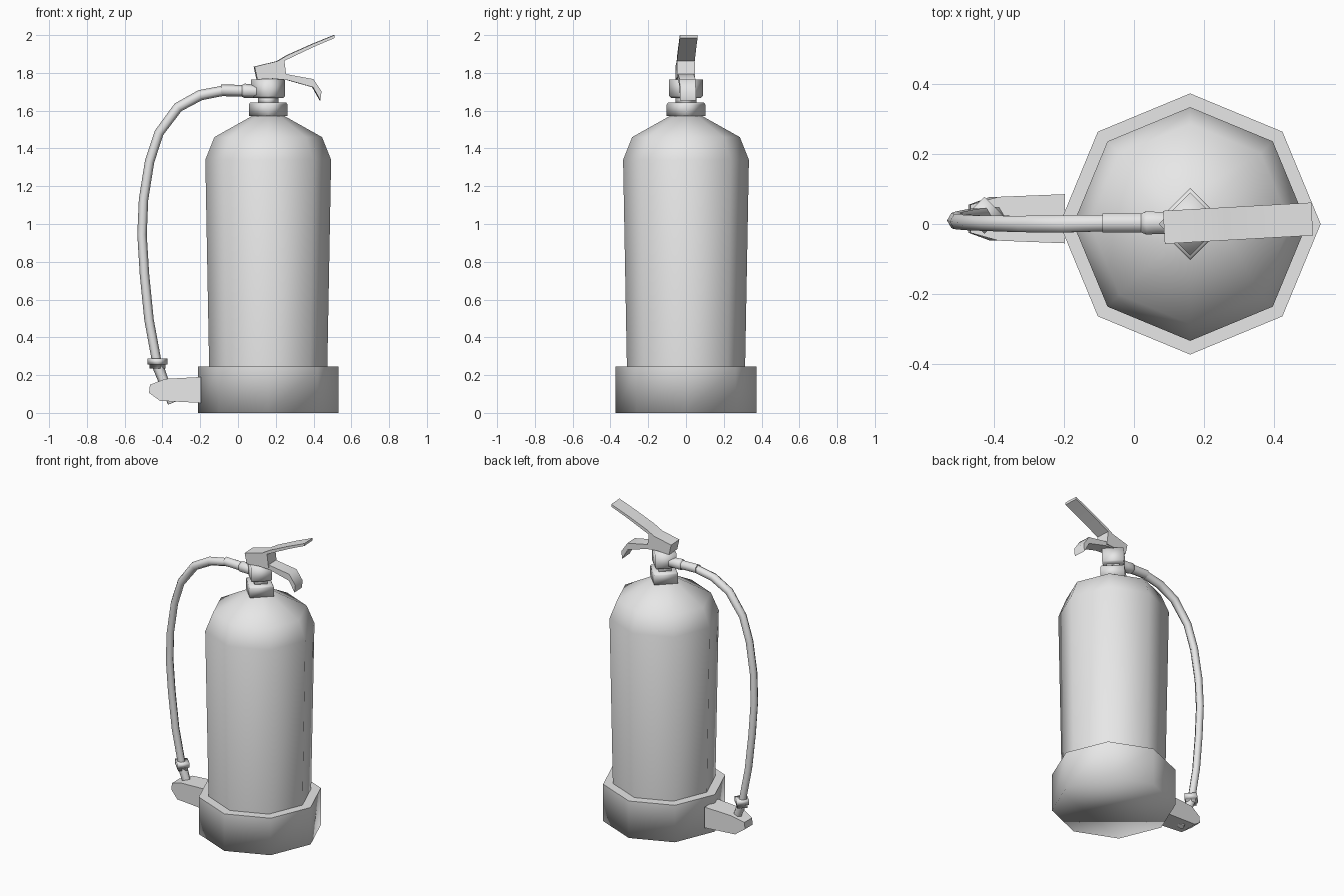
import bpy, bmesh, math
from mathutils import Vector, Matrix

if "Cube" in bpy.data.objects:
    bpy.data.objects.remove(bpy.data.objects["Cube"])

grey = bpy.data.materials.new("light grey")
grey.diffuse_color = (0.8, 0.8, 0.8, 1)
grey.use_nodes = True
grey.node_tree.nodes["Principled BSDF"].inputs["Base Color"].default_value = grey.diffuse_color
CX = 0.16  # cylinder axis


def finish(name, bm, limit, sharp=None):
    """Smooth the faces, keep edges above the angle limit (degrees) sharp."""
    bmesh.ops.recalc_face_normals(bm, faces=bm.faces)
    for f in bm.faces:
        f.smooth = True
    for e in bm.edges:
        e.smooth = e.calc_face_angle(0) < math.radians(limit)
        if sharp and sharp(e):
            e.smooth = False
    mesh = bpy.data.meshes.new(name)
    bm.to_mesh(mesh)
    bm.free()
    mesh.materials.append(grey)
    ob = bpy.data.objects.new(name, mesh)
    bpy.context.collection.objects.link(ob)
    return ob


def sweep(name, path, radii, sides, limit=60, sharp=None):
    """Polygonal tube along a path with one radius per point."""
    bm = bmesh.new()
    pts = [Vector(p) for p in path]
    rings = []
    for i, p in enumerate(pts):
        t = (pts[min(i + 1, len(pts) - 1)] - pts[max(i - 1, 0)]).normalized()
        u = Vector((0, 1, 0)).cross(t).normalized()
        v = t.cross(u)
        rings.append([bm.verts.new(p + radii[i] * (u * math.cos(a) + v * math.sin(a)))
                      for a in (2 * math.pi * k / sides for k in range(sides))])
    for a, b in zip(rings, rings[1:]):
        for k in range(sides):
            n = (k + 1) % sides
            bm.faces.new((a[k], a[n], b[n], b[k]))
    bm.faces.new(rings[0])
    bm.faces.new(rings[-1])
    return finish(name, bm, limit, sharp)


def lathe(name, profile, sides, limit=60, sharp=None):
    """Upright turned part from (radius, z) pairs."""
    return sweep(name, [(CX, 0, z) for _, z in profile], [r for r, _ in profile],
                 sides, limit, sharp)


def plate(name, outline, half_width, limit=50, mid_y=0.0):
    """Side outline (x, z) widened in y; half_width is a function of x."""
    bm = bmesh.new()
    front, back = [[bm.verts.new((x, mid_y + s * half_width(x), z)) for x, z in outline]
                   for s in (-1, 1)]
    n = len(outline)
    bm.faces.new(front)
    bm.faces.new(back)
    for i in range(n):
        j = (i + 1) % n
        bm.faces.new((front[i], front[j], back[j], back[i]))
    return finish(name, bm, limit)


# Foot ring and tank
lathe("base", [(0.372, 0), (0.372, 0.245)], 8, 120,
      lambda e: all(v.co.z > 0.2 for v in e.verts))
lathe("tank", [(0.312, 0.2), (0.333, 1.34), (0.285, 1.46), (0.085, 1.572)], 8, 70)

# Neck collar, stem and valve block
lathe("collar", [(0.103, 1.572), (0.103, 1.632), (0.096, 1.642)], 4, 100)
lathe("stem", [(0.055, 1.63), (0.055, 1.68)], 4, 100)
lathe("valve", [(0.08, 1.668), (0.09, 1.678), (0.09, 1.765)], 4, 100)

# Lever with its housing, and the carrying handle, turned slightly
lever = plate("lever", [
    (0.1, 1.765), (0.085, 1.833), (0.206, 1.862), (0.26, 1.894), (0.39, 1.952),
    (0.508, 2.0), (0.508, 1.984), (0.395, 1.936), (0.243, 1.864), (0.254, 1.775)],
    lambda x: 0.047)
handle = plate("carry_handle", [
    (0.17, 1.77), (0.2, 1.8), (0.254, 1.793), (0.397, 1.767), (0.44, 1.703),
    (0.434, 1.655), (0.395, 1.724), (0.26, 1.762)],
    lambda x: 0.042)
turn = (Matrix.Translation((0.29, 0.002, 0)) @ Matrix.Rotation(math.radians(3.2), 4, 'Z')
        @ Matrix.Translation((-0.29, 0, 0)))
for ob in (lever, handle):
    ob.data.transform(turn)

# Hose fittings at the valve
sweep("hose_connector", [(0.12, 0.003, 1.703), (0.075, 0.003, 1.703),
                         (0.035, 0.003, 1.705), (0.02, 0.003, 1.705)],
      [0.036, 0.036, 0.038, 0.031], 6, 70)
sweep("hose_ferrule", [(0.03, 0.003, 1.705), (-0.09, 0.003, 1.708)], [0.031, 0.031], 6, 70)

# Hose bending down beside the tank
hose = [(-0.07, 0.003, 1.707), (-0.2, 0, 1.682), (-0.317, 0, 1.618), (-0.418, 0.002, 1.483),
        (-0.468, 0.004, 1.331), (-0.5, 0.007, 1.13), (-0.508, 0.01, 0.944),
        (-0.495, 0.014, 0.732), (-0.471, 0.019, 0.493), (-0.43, 0.025, 0.27)]
sweep("hose", hose, [0.027, 0.028, 0.027] + [0.025] * 7, 6, 70)

# Nozzle, its collar and the holder bracket
sweep("nozzle_collar", [(-0.426, 0.025, z) for z in (0.235, 0.256, 0.257, 0.288)],
      [0.042, 0.042, 0.053, 0.053], 4, 100)
sweep("nozzle", [(-0.423, 0.025, 0.245), (-0.35, 0.02, 0.052)], [0.03, 0.022], 6, 70)
plate("nozzle_holder", [
    (-0.196, 0.053), (-0.196, 0.19), (-0.386, 0.18), (-0.466, 0.149),
    (-0.471, 0.106), (-0.413, 0.064)],
    lambda x: 0.07 + 0.04 * (x + 0.196) if x > -0.42 else 0.04, 10, 0.015)
